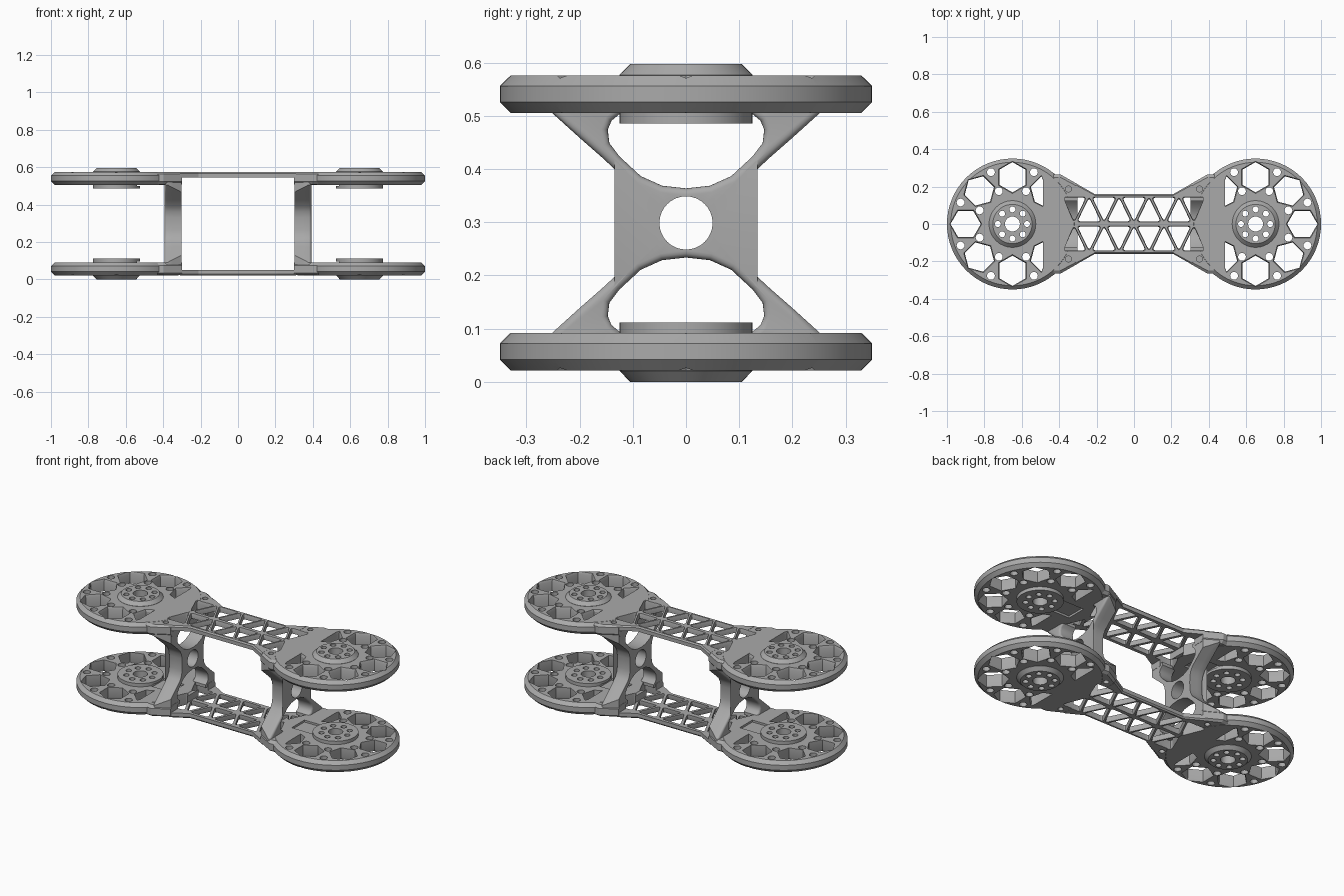
import bpy, bmesh, math
from mathutils import Vector

cube = bpy.data.objects.get("Cube")
if cube:
    bpy.data.objects.remove(cube, do_unlink=True)

grey = bpy.data.materials.new("plain grey")
grey.use_nodes = True
grey.diffuse_color = (0.4, 0.4, 0.4, 1)
grey.node_tree.nodes["Principled BSDF"].inputs["Base Color"].default_value = grey.diffuse_color

MID = 0.2985          # height of the symmetry plane
LOW, TOP = 0.207, 0.277   # plate thickness, relative to that plane
HUB_X = 0.65


def circle(x, y, r, n=24, turn=0.0):
    return [(x + r * math.cos(turn + math.tau * i / n),
             y + r * math.sin(turn + math.tau * i / n)) for i in range(n)]


def rounded(pts, cut=0.2, steps=4):
    """Polygon with each corner replaced by a short curve."""
    out = []
    for i, p in enumerate(pts):
        p, a, b = Vector(p), Vector(pts[i - 1]), Vector(pts[(i + 1) % len(pts)])
        s, e = p.lerp(a, cut), p.lerp(b, cut)
        for k in range(steps + 1):
            t = k / steps
            out.append(tuple(s.lerp(p, t).lerp(p.lerp(e, t), t)))
    return out


def grown(pts, k):
    """Polygon scaled about its middle."""
    cx = sum(p[0] for p in pts) / len(pts)
    cy = sum(p[1] for p in pts) / len(pts)
    return [(cx + (x - cx) * k, cy + (y - cy) * k) for x, y in pts]


def loft(bm, layers, axis="z"):
    """Solid through equal-length outlines, given as (outline, height)."""
    rings = []
    for pts, h in layers:
        rings.append([bm.verts.new((x, y, h) if axis == "z" else (h, x, y)) for x, y in pts])
    faces = [bm.faces.new(rings[0]), bm.faces.new(rings[-1])]
    for a, b in zip(rings, rings[1:]):
        for i in range(len(a)):
            faces.append(bm.faces.new((a[i - 1], a[i], b[i], b[i - 1])))
    bmesh.ops.recalc_face_normals(bm, faces=faces)


def make(name, bm):
    mesh = bpy.data.meshes.new(name)
    bm.to_mesh(mesh)
    bm.free()
    ob = bpy.data.objects.new(name, mesh)
    bpy.context.collection.objects.link(ob)
    return ob


def combine(base, steps):
    """Apply booleans in order and remove the helper objects."""
    for op, other in steps:
        other.hide_render = True
        mod = base.modifiers.new(op, "BOOLEAN")
        mod.operation, mod.object, mod.solver = op, other, "EXACT"
    bpy.context.view_layer.update()
    done = bpy.data.meshes.new_from_object(base.evaluated_get(bpy.context.evaluated_depsgraph_get()))
    base.modifiers.clear()
    base.data = done
    for _, other in steps:
        bpy.data.objects.remove(other, do_unlink=True)


def finish(ob, angle):
    ob.data.materials.clear()
    ob.data.materials.append(grey)
    bpy.ops.object.select_all(action="DESELECT")
    ob.select_set(True)
    bpy.context.view_layer.objects.active = ob
    bpy.ops.object.shade_smooth_by_angle(angle=math.radians(angle))


def twin(ob, name, turn):
    other = ob.copy()
    other.name = name
    other.rotation_euler = turn
    bpy.context.collection.objects.link(other)


# Thin centre beam
bm = bmesh.new()
half = [(0.31, 0.217), (0.21, 0.16), (-0.21, 0.16), (-0.31, 0.217)]
beam = half + [(-x, -y) for x, y in half]
loft(bm, [(beam, TOP - 0.03), (beam, TOP - 0.008), ([(x, y * 0.96) for x, y in beam], TOP)])
plate = make("upper_arm_plate", bm)

# Round ends, thick necks and hubs
discs, necks, hubs = bmesh.new(), bmesh.new(), bmesh.new()
for s in (-1, 1):
    loft(discs, [(circle(s * HUB_X, 0, r, 64), z) for r, z in
                 ((0.33, LOW), (0.35, LOW + 0.02), (0.35, TOP - 0.02), (0.33, TOP))])
    side = [(0.3, 0.212), (0.395, 0.266), (0.43, 0.264), (0.52, 0.2)]
    neck = [(s * x, y) for x, y in side] + [(s * x, -y) for x, y in reversed(side)]
    slim = [(x, y * 0.94) for x, y in neck]
    loft(necks, [(slim, LOW + 0.001), (neck, LOW + 0.018), (neck, TOP - 0.012), (slim, TOP - 0.001)])
    loft(hubs, [(circle(s * HUB_X, 0, r, 48), z) for r, z in
                ((0.125, LOW - 0.02), (0.125, TOP + 0.001), (0.105, MID))])

# Cutters: holes with a flared upper rim
cuts = bmesh.new()


def hole(pts, flare=1.0, limit=None):
    def fit(p):
        return [limit(x, y) for x, y in p] if limit else p
    wide = fit(grown(pts, flare))
    loft(cuts, [(fit(pts), 0.15), (fit(pts), TOP - 0.014), (wide, TOP), (wide, 0.32)])


for s in (-1, 1):
    hole(circle(s * HUB_X, 0, 0.04))
    for k in range(8):
        a = k * math.tau / 8
        hole(circle(s * (HUB_X + 0.078 * math.cos(a)), 0.078 * math.sin(a), 0.016, 16))
        # Hexagon windows stop at the solid neck
        if k != 4:
            x, y = s * (HUB_X + 0.25 * math.cos(a)), 0.25 * math.sin(a)
            hole(circle(x, y, 0.081, 6, a if s > 0 else math.pi - a), 1.07,
                 lambda px, py, s=s: (s * max(s * px, 0.487), py))
        b = a + math.pi / 8
        for r in (0.19, 0.3):
            x = HUB_X + r * math.cos(b)
            if x > 0.52:
                hole(circle(s * x, r * math.sin(b), 0.021, 16))
    for t in (-1, 1):
        hole(circle(s * 0.35, t * 0.187, 0.016, 16))
    # Cable groove on the inner face
    groove = [(s * 0.4, -0.06), (s * 0.54, -0.06), (s * 0.54, 0.06), (s * 0.4, 0.06)]
    loft(cuts, [(groove, LOW - 0.005), (groove, LOW + 0.012)])

# Truss openings in the beam
for t in (-1, 1):
    for i in range(-4, 5):
        base, tip = (0.141, 0.014) if i % 2 == 0 else (0.014, 0.141)
        x = i * 0.08
        tri = [(x - 0.062, t * base), (x + 0.062, t * base), (x, t * tip)]
        hole(rounded(tri, 0.14), 1.08, lambda px, py: (max(-0.37, min(0.37, px)), py))

combine(plate, [("UNION", make("necks", necks)), ("UNION", make("discs", discs)),
                ("UNION", make("hubs", hubs)), ("DIFFERENCE", make("holes", cuts))])
plate.location.z = MID
finish(plate, 20)
twin(plate, "lower_arm_plate", (math.pi, 0, 0))

# X-shaped strut, drawn as a quarter outline in y and z
quarter = [(0.101, 0.0), (0.102, 0.035), (0.108, 0.065), (0.122, 0.09), (0.16, 0.125),
           (0.2, 0.16), (0.252, 0.207), (0.252, 0.225)]
right = quarter + [(-y, z) for y, z in reversed(quarter)]
outline = right + [(-y, -z) for y, z in right[1:-1] if z > 0]
bm = bmesh.new()
loft(bm, [(outline, 0.301), (outline, 0.35), (outline, 0.392)], "x")
strut = make("left_strut", bm)
bm = bmesh.new()
loft(bm, [(circle(0, 0, 0.05, 32), 0.2), (circle(0, 0, 0.05, 32), 0.5)], "x")
arch = [(0.0, 0.065), (0.045, 0.07), (0.085, 0.088), (0.125, 0.125), (0.144, 0.15),
        (0.147, 0.175), (0.14, 0.192), (0.122, 0.207), (0.122, 0.24)]
arch += [(-y, z) for y, z in reversed(arch[1:])]
for s in (-1, 1):
    pts = [(y, s * z) for y, z in arch]
    loft(bm, [(pts, 0.2), (pts, 0.5)], "x")
combine(strut, [("DIFFERENCE", make("strut_openings", bm))])

# Trim the feet to the neck slope and round the outer side
bm = bmesh.new()
bm.from_mesh(strut.data)
for s in (-1, 1):
    cut = bmesh.ops.bisect_plane(bm, geom=bm.verts[:] + bm.edges[:] + bm.faces[:], clear_outer=True,
                                 plane_co=(0.3, s * 0.208, 0), plane_no=(-0.5, s * 0.866, 0))
    edges = [e for e in cut["geom_cut"] if isinstance(e, bmesh.types.BMEdge)]
    bmesh.ops.holes_fill(bm, edges=edges)
rim = [e for e in bm.edges if all(v.co.x > 0.391 for v in e.verts) and e.calc_face_angle(0) > 0.8
       and min(math.hypot(v.co.y, v.co.z) for v in e.verts) > 0.056]
bmesh.ops.bevel(bm, geom=rim, offset=0.017, segments=4, profile=0.5, affect="EDGES", clamp_overlap=True)
bm.to_mesh(strut.data)
bm.free()
strut.location.z = MID
finish(strut, 35)
twin(strut, "right_strut", (0, 0, math.pi))
